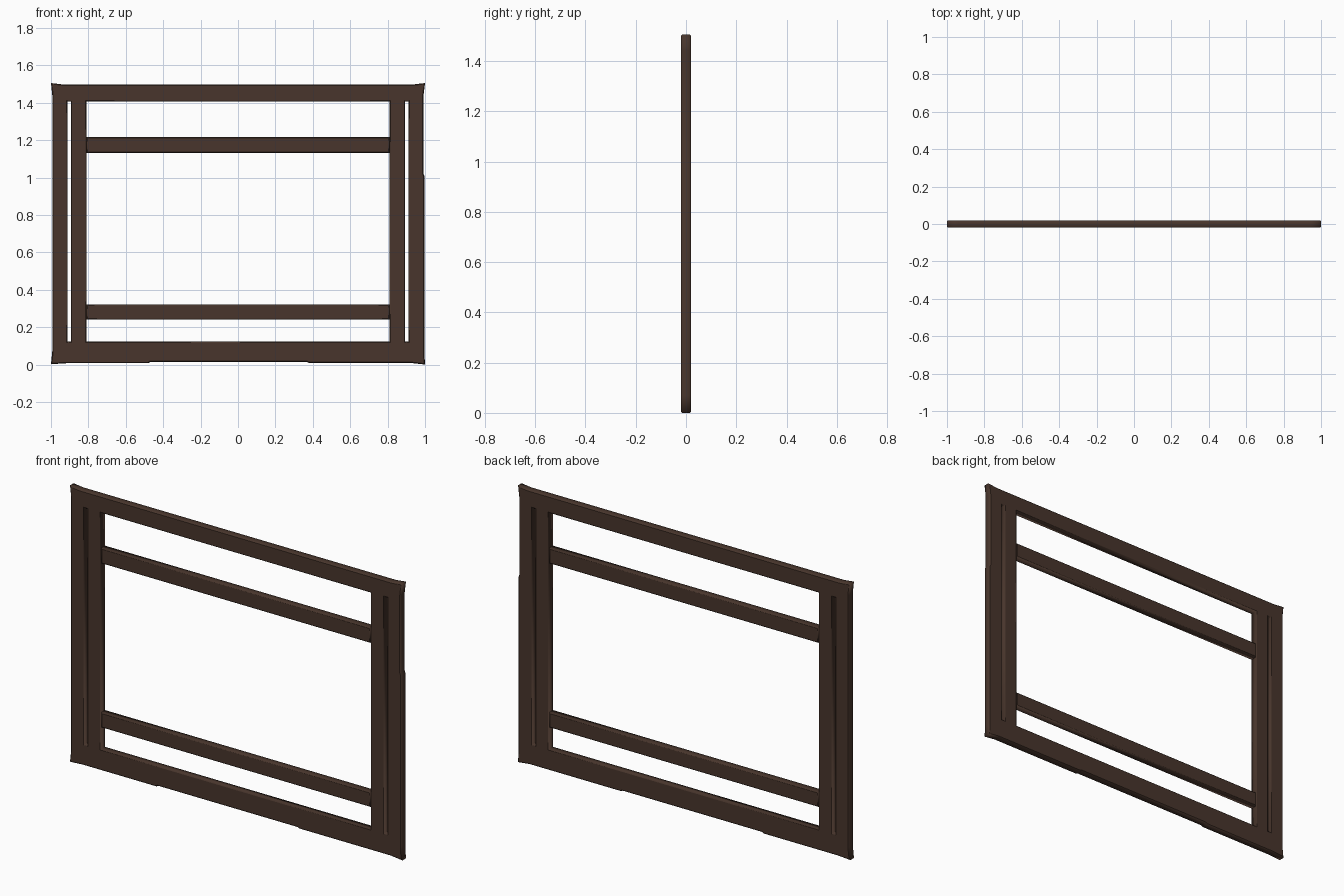
import bpy, math

if "Cube" in bpy.data.objects:
    bpy.data.objects.remove(bpy.data.objects["Cube"])

wood = bpy.data.materials.new("dark_wood")
wood.diffuse_color = (0.065, 0.036, 0.025, 1)
wood.use_nodes = True
wood.node_tree.nodes["Principled BSDF"].inputs["Base Color"].default_value = wood.diffuse_color
CHAMFER = 0.005


def panel(name, loops, half_depth):
    """Upright plate from x-z outlines (first is outer, rest are holes), chamfered edges."""
    cu = bpy.data.curves.new(name, 'CURVE')
    cu.dimensions = '2D'
    cu.fill_mode = 'BOTH'
    cu.extrude = half_depth - CHAMFER
    cu.bevel_depth = CHAMFER
    cu.bevel_resolution = 0
    cu.offset = -CHAMFER
    for pts in loops:
        sp = cu.splines.new('POLY')
        sp.points.add(len(pts) - 1)
        for p, (x, z) in zip(sp.points, pts):
            p.co = (x, z, 0, 1)
        sp.use_cyclic_u = True
    ob = bpy.data.objects.new(name, cu)
    bpy.context.collection.objects.link(ob)
    ob.rotation_euler = (math.pi / 2, 0, 0)
    bpy.ops.object.select_all(action='DESELECT')
    ob.select_set(True)
    bpy.context.view_layer.objects.active = ob
    bpy.ops.object.convert(target='MESH')
    bpy.ops.object.transform_apply(location=False, rotation=True, scale=False)
    ob = bpy.context.object
    ob.name = name
    ob.data.materials.clear()
    ob.data.materials.append(wood)
    return ob


def rect(x0, x1, z0, z1):
    return [(x0, z0), (x1, z0), (x1, z1), (x0, z1)]


# Outer frame: slightly flared corners, worn lower edge, two slots and the main opening
outline = [(-1, 0.002), (-0.92, 0.007), (-0.48, 0.007), (-0.47, 0.013),
           (0.37, 0.013), (0.38, 0.008), (0.93, 0.008), (1, 0),
           (0.996, 0.07), (0.996, 1.01), (0.992, 1.02), (0.992, 1.44),
           (1, 1.505), (0.94, 1.498), (-0.94, 1.498), (-1, 1.505),
           (-0.993, 1.44), (-0.993, 0.07)]
Z0, Z1 = 0.122, 1.406
panel("outer_frame", [outline,
                      rect(-0.911, -0.894, Z0, Z1),
                      rect(0.894, 0.911, Z0, Z1),
                      rect(-0.81, 0.81, Z0, Z1)], 0.02)

# Horizontal rails between the stiles
for name, z0, z1 in (("lower_rail", 0.24, 0.322), ("upper_rail", 1.132, 1.216)):
    panel(name, [rect(-0.81, 0.81, z0, z1)], 0.02)
